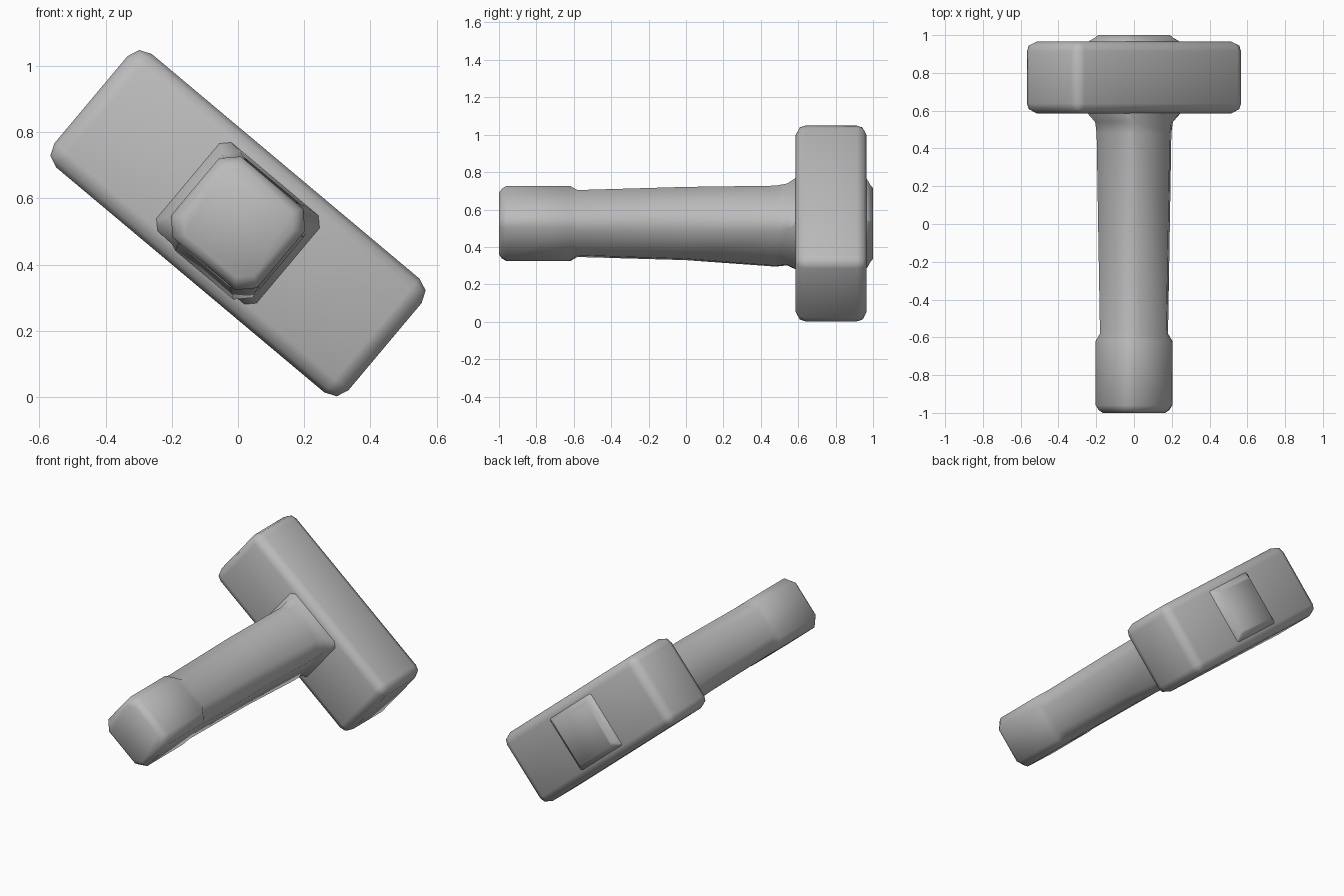
import bpy, bmesh, math
from mathutils import Matrix

if "Cube" in bpy.data.objects:
    bpy.data.objects.remove(bpy.data.objects["Cube"])

TILT = math.radians(40)          # roll of the whole tool about its handle
CENTRE_Z = 0.525

steel = bpy.data.materials.new("grey")
steel.diffuse_color = (0.5, 0.5, 0.5, 1)
steel.use_nodes = True
steel.node_tree.nodes["Principled BSDF"].inputs["Base Color"].default_value = steel.diffuse_color

# tool space: u = head length, y = handle direction, v = head thickness
PLACE = Matrix.Translation((0, 0, CENTRE_Z)) @ Matrix.Rotation(TILT, 4, 'Y')


def finish(name, bm, angle):
    bmesh.ops.recalc_face_normals(bm, faces=bm.faces)
    bm.transform(PLACE)
    mesh = bpy.data.meshes.new(name)
    bm.to_mesh(mesh)
    bm.free()
    mesh.materials.append(steel)
    obj = bpy.data.objects.new(name, mesh)
    bpy.context.collection.objects.link(obj)
    bpy.ops.object.select_all(action='DESELECT')
    obj.select_set(True)
    bpy.context.view_layer.objects.active = obj
    bpy.ops.object.shade_smooth_by_angle(angle=math.radians(angle))
    return obj


def octagon(bm, y, hu, hv, side, top, dz=0.0):
    """Ring of a box with cut corners; side and top are the corner cuts."""
    pts = [(hu, hv - side), (hu - side, hv), (-hu + top, hv), (-hu, hv - top),
           (-hu, -hv + side), (-hu + side, -hv), (hu - top, -hv), (hu, -hv + top)]
    du, dv = -dz * math.sin(TILT), dz * math.cos(TILT)
    return [bm.verts.new((u + du, y, v + dv)) for u, v in pts]


def loft(name, sections, angle):
    bm = bmesh.new()
    rings = [octagon(bm, *s) for s in sections]
    for a, b in zip(rings, rings[1:]):
        for i in range(8):
            j = (i + 1) % 8
            bm.faces.new((a[i], a[j], b[j], b[i]))
    bm.faces.new(rings[0])
    bm.faces.new(rings[-1])
    return finish(name, bm, angle)


# Handle: rounded grip, necked step, taper, flare into the head
loft("handle", [
    (-1.00, 0.140, 0.130, 0.040, 0.040),
    (-0.985, 0.157, 0.147, 0.043, 0.043),
    (-0.96, 0.170, 0.160, 0.047, 0.047),
    (-0.62, 0.170, 0.160, 0.047, 0.047),
    (-0.58, 0.168, 0.158, 0.078, 0.078),
    (0.00, 0.170, 0.165, 0.072, 0.062),
    (0.48, 0.170, 0.175, 0.070, 0.042, -0.014),
    (0.54, 0.174, 0.173, 0.060, 0.040, -0.005),
    (0.59, 0.200, 0.174, 0.024, 0.024),
    (0.62, 0.200, 0.174, 0.024, 0.024),
], 60)

# Head: long block with rounded edges
bm = bmesh.new()
bmesh.ops.create_cube(bm, size=1)
bmesh.ops.scale(bm, vec=(1.16, 0.38, 0.448), verts=bm.verts)
bmesh.ops.translate(bm, vec=(0, 0.776, 0), verts=bm.verts)
bmesh.ops.bevel(bm, geom=bm.edges[:], offset=0.052, segments=2, profile=0.5,
                affect='EDGES')
finish("head", bm, 60)

# Handle end showing through the back of the head
loft("handle_end_cap", [
    (0.94, 0.182, 0.170, 0.010, 0.010),
    (0.968, 0.180, 0.168, 0.010, 0.010),
    (0.985, 0.158, 0.148, 0.012, 0.012),
    (1.00, 0.145, 0.135, 0.012, 0.012),
], 60)
